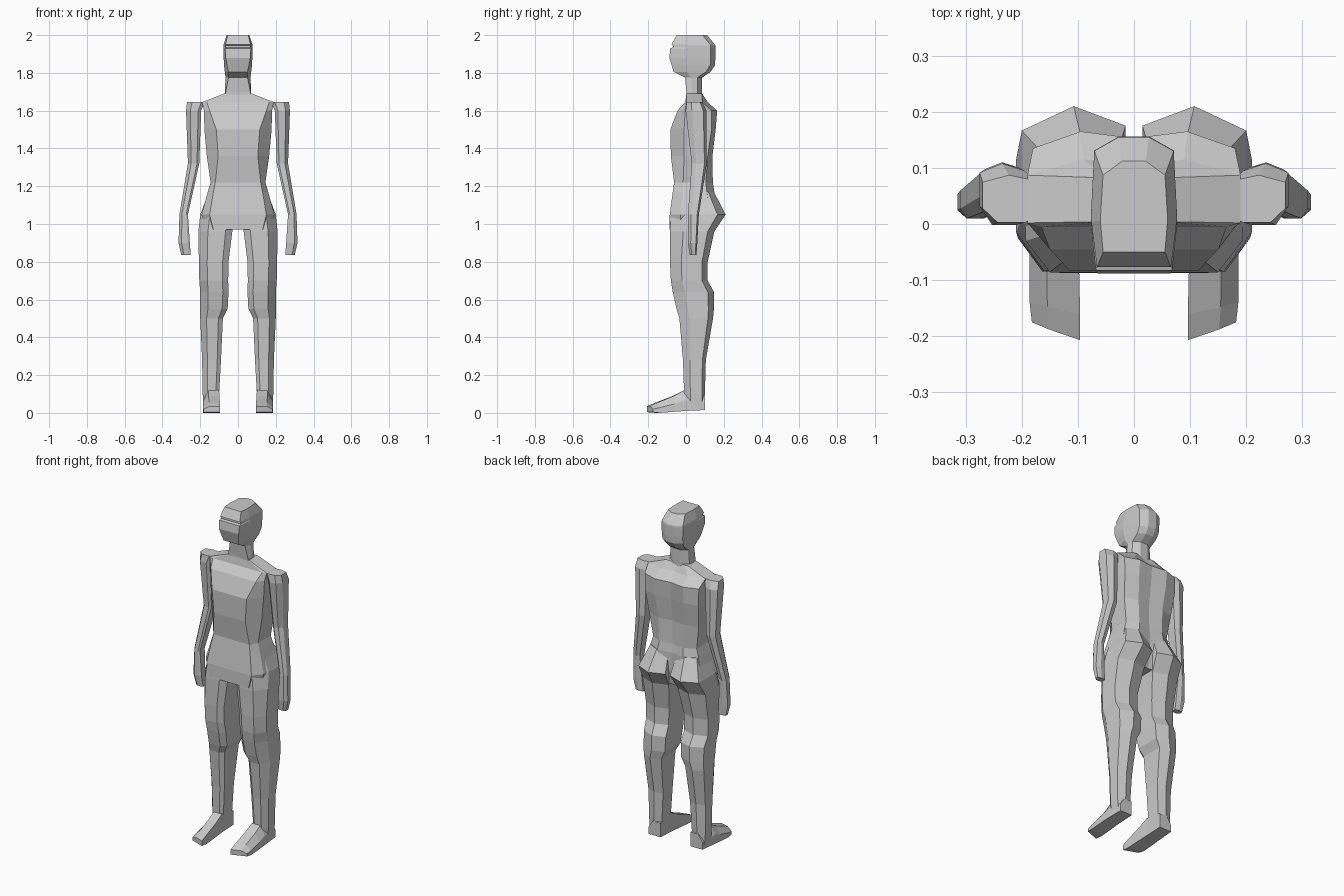
import bpy, bmesh

skin = bpy.data.materials.new("plain grey")
skin.diffuse_color = (0.6, 0.6, 0.6, 1)


def loft(name, rings, mirror=False):
    """Skin a stack of equal-length rings, cap both ends, optionally mirror in x."""
    bm = bmesh.new()
    vs = [[bm.verts.new(p) for p in ring] for ring in rings]
    n = len(vs[0])
    for a, b in zip(vs, vs[1:]):
        for i in range(n):
            j = (i + 1) % n
            bm.faces.new((a[i], a[j], b[j], b[i]))
    bm.faces.new(vs[0])
    bm.faces.new(vs[-1][::-1])
    bmesh.ops.recalc_face_normals(bm, faces=bm.faces)
    me = bpy.data.meshes.new(name)
    bm.to_mesh(me)
    bm.free()
    me.materials.append(skin)
    ob = bpy.data.objects.new(name, me)
    bpy.context.collection.objects.link(ob)
    if mirror:
        ob.modifiers.new("mirror", 'MIRROR')
    return ob


def symmetric(half, z):
    """Close a half outline (x >= 0, front to back) into a full ring."""
    other = [(-x, y) for x, y in reversed(half) if x > 0]
    return [(x, y, z) for x, y in half + other]


# limb cross-section in unit coordinates: u from inner to outer, v front to back
SECTION = [(0, .12), (.2, 0), (.72, 0), (1, .3), (1, .85), (.5, 1), (0, .88)]


def limb(name, rows):
    rings = [[(xi + u * (xo - xi), yf + v * (yb - yf), z) for u, v in SECTION]
             for z, xi, xo, yf, yb in rows]
    return loft(name, rings, True)


# torso: z, front half width, side half width, side front y, side back y, front y, back y, back width
torso_rows = [
    (1.69, .07, .075, .004, .083, .003, .085, .05),
    (1.645, .165, .19, .002, .087, -.005, .115, .09),
    (1.60, .15, .18, -.005, .135, -.045, .165, .095),
    (1.50, .115, .178, -.01, .135, -.083, .157, .095),
    (1.36, .105, .165, -.01, .115, -.08, .14, .085),
    (1.22, .12, .145, -.015, .105, -.063, .142, .08),
    (1.17, .13, .16, -.02, .11, -.07, .15, .085),
    (1.05, .15, .193, -.03, .13, -.086, .15, .09),
    (0.97, .13, .17, -.03, .11, -.087, .13, .08),
]
loft("torso", [symmetric([(0, yf), (xf, yf), (xs, sf), (xs, sb), (xb, yb), (0, yb - .012)], z)
               for z, xf, xs, sf, sb, yf, yb, xb in torso_rows])

# head and neck: z, front half width, side half width, front y, back y
head_rows = [
    (1.64, .065, .07, .004, .085),
    (1.70, .065, .07, .002, .085),
    (1.775, .05, .066, -.005, .085),
    (1.805, .05, .07, -.065, .13),
    (1.84, .058, .074, -.076, .153),
    (1.88, .065, .076, -.088, .156),
    (1.93, .068, .077, -.083, .156),
    (1.935, .066, .077, -.068, .156),
    (1.945, .066, .077, -.068, .155),
    (1.95, .066, .076, -.077, .153),
    (2.00, .055, .06, -.05, .112),
]
loft("head", [symmetric([(wf, yf), (ws, yf + .35 * (yb - yf)), (ws * .92, yb - .025), (ws * .35, yb)], z)
              for z, wf, ws, yf, yb in head_rows])

# legs with buttocks: z, inner x, outer x, front y, back y
limb("leg", [
    (1.17, .03, .155, -.055, .148),
    (1.05, .015, .20, -.08, .21),
    (0.96, .03, .21, -.085, .15),
    (0.80, .05, .207, -.085, .115),
    (0.70, .052, .205, -.08, .115),
    (0.64, .05, .20, -.07, .148),
    (0.55, .055, .20, -.05, .148),
    (0.50, .08, .20, -.035, .143),
    (0.28, .09, .19, -.016, .105),
    (0.10, .10, .187, -.01, .10),
    (0.015, .10, .18, -.008, .10),
])

# arms down to the hands
limb("arm", [
    (1.645, .175, .27, .003, .087),
    (1.60, .195, .275, -.002, .108),
    (1.32, .205, .265, .03, .11),
    (1.05, .265, .31, .01, .068),
    (0.90, .255, .315, .01, .06),
    (0.835, .25, .30, .02, .055),
])

# feet: sections from heel to toe (y, toe slant, bottom z, top z, inner x, outer x)
foot_rows = [
    (.10, 0, .015, .10, .10, .18),
    (-.01, 0, .010, .12, .10, .185),
    (-.07, .01, .006, .09, .098, .186),
    (-.16, .02, .0, .055, .096, .186),
    (-.207, .032, .004, .035, .096, .182),
]
loft("foot", [[(xi, y, zb), (xo, y + s, zb), (xo, y + s, zb + .5 * (zt - zb)),
               (xi + .65 * (xo - xi), y + s * .6, zt), (xi, y, zt)]
              for y, s, zb, zt, xi, xo in foot_rows], True)
